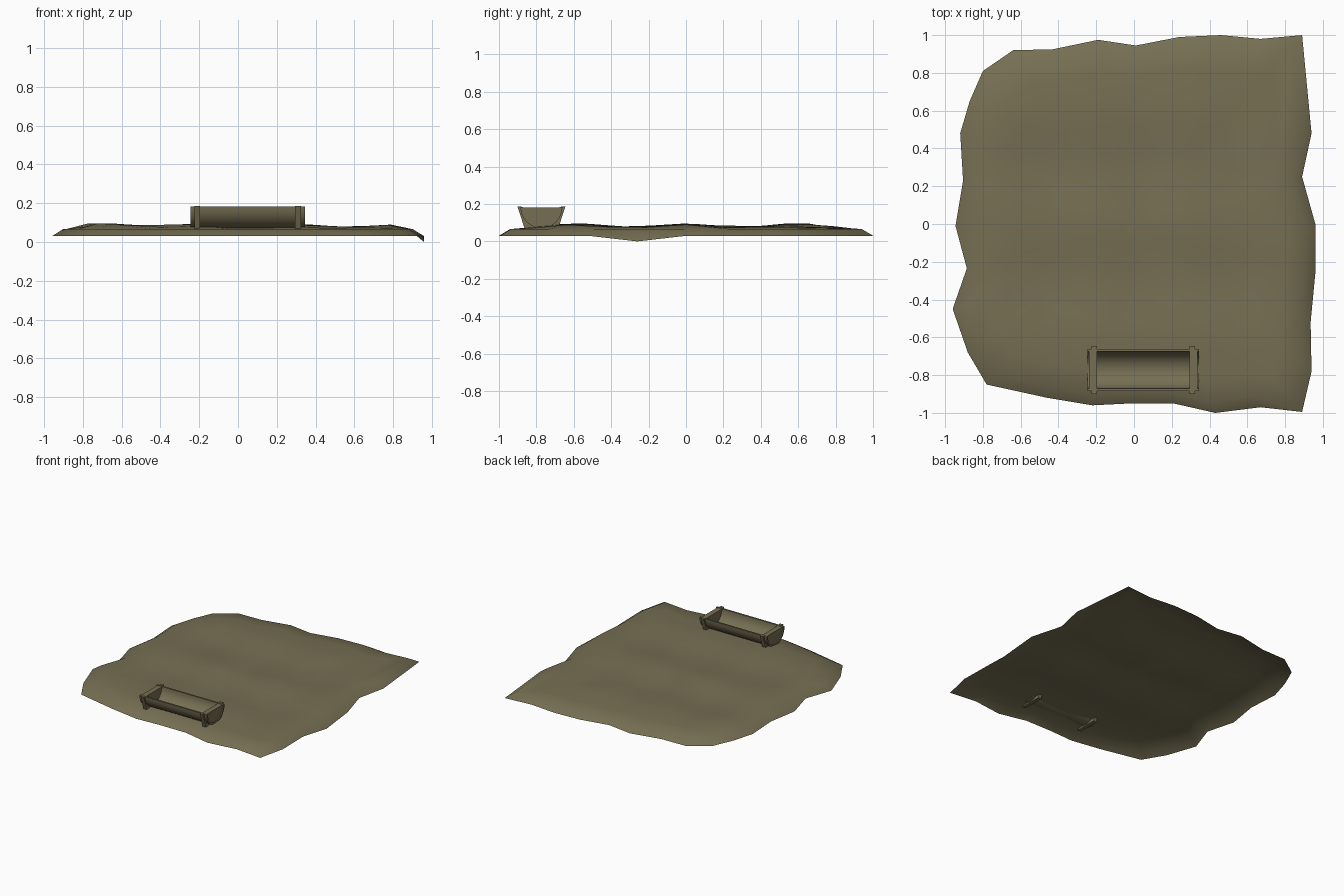
import bpy, bmesh, math

if "Cube" in bpy.data.objects:
    bpy.data.objects.remove(bpy.data.objects["Cube"])

# One flat olive colour for everything
olive = bpy.data.materials.new("olive_brown")
olive.diffuse_color = (0.181, 0.159, 0.087, 1)
olive.use_nodes = True
olive.node_tree.nodes["Principled BSDF"].inputs["Base Color"].default_value = olive.diffuse_color


def finish(name, bm, angle):
    mesh = bpy.data.meshes.new(name)
    bm.to_mesh(mesh)
    bm.free()
    mesh.materials.append(olive)
    mesh.shade_smooth()
    mesh.set_sharp_from_angle(angle=math.radians(angle))
    obj = bpy.data.objects.new(name, mesh)
    bpy.context.collection.objects.link(obj)
    return obj


def prism(name, profile, x0, x1):
    """Extrude a (y, z) profile along x."""
    bm = bmesh.new()
    face = bm.faces.new([bm.verts.new((x0, y, z)) for y, z in profile])
    ext = bmesh.ops.extrude_face_region(bm, geom=[face], use_keep_orig=True)
    for v in ext["geom"]:
        if isinstance(v, bmesh.types.BMVert):
            v.co.x = x1
    bmesh.ops.recalc_face_normals(bm, faces=bm.faces[:])
    return finish(name, bm, 35)


# Ground patch: open sheet with a ragged outline and a drooping rim
outline = [
    (0.89, 1.0), (0.94, 0.48), (0.89, 0.25), (0.96, 0.0), (0.96, -0.26),
    (0.935, -0.52), (0.94, -0.78), (0.89, -0.995), (0.67, -0.97),
    (0.43, -1.0), (0.21, -0.95), (-0.02, -0.95), (-0.22, -0.96),
    (-0.46, -0.92), (-0.78, -0.85), (-0.88, -0.68), (-0.96, -0.45),
    (-0.885, -0.235), (-0.945, -0.01), (-0.905, 0.23), (-0.92, 0.48),
    (-0.87, 0.65), (-0.80, 0.81), (-0.64, 0.92), (-0.43, 0.925),
    (-0.19, 0.975), (0.01, 0.945), (0.24, 0.99), (0.46, 1.0), (0.67, 0.98)]


def ground_height(x, y, s):
    if s == 1:
        dip = 0.03 * math.exp(-((y + 0.26) / 0.12) ** 2) if x > 0.9 else 0
        return 0.03 - dip
    if s > 0.9:
        return 0.066
    return (0.079 + 0.009 * math.cos(10.5 * y)
            + 0.006 * math.cos(12.5 * (x + 0.7)) - 0.005 * x)


bm = bmesh.new()
rings = []
for s in (1, 0.94, 0.82, 0.68, 0.54, 0.4, 0.26, 0.12):
    rings.append([bm.verts.new((x * s, y * s, ground_height(x * s, y * s, s)))
                  for x, y in outline])
n = len(outline)
for a, b in zip(rings, rings[1:]):
    for i in range(n):
        j = (i + 1) % n
        bm.faces.new((a[i], b[i], b[j], a[j]))
centre = bm.verts.new((0, 0, 0.08))
for i in range(n):
    bm.faces.new((rings[-1][i], centre, rings[-1][(i + 1) % n]))
bm.normal_update()
down = [f for f in bm.faces if f.normal.z < 0]
if down:
    bmesh.ops.reverse_faces(bm, faces=down)
finish("ground_patch", bm, 180)

# Feeding trough resting near the front edge
CY, TOP = -0.773, 0.183


def arc(r, z=TOP, steps=16):
    return [(CY - r * math.cos(math.pi * i / steps),
             z - r * math.sin(math.pi * i / steps)) for i in range(steps + 1)]


# Half-pipe basin
prism("trough_basin", arc(0.112) + arc(0.098)[::-1], -0.245, 0.345)

# End plates and cradle supports at both ends
support = ([(CY - 0.128, TOP + 0.003), (CY - 0.088, 0.063),
            (CY + 0.088, 0.063), (CY + 0.128, TOP + 0.003)]
           + arc(0.106, TOP + 0.003)[::-1])
for side, sign in (("left", -1), ("right", 1)):
    a, b, c = (0.05 + sign * d for d in (0.245, 0.274, 0.287))
    prism(side + "_end_plate", arc(0.1, TOP - 0.002), a, c)
    prism(side + "_support", support, a, b)
